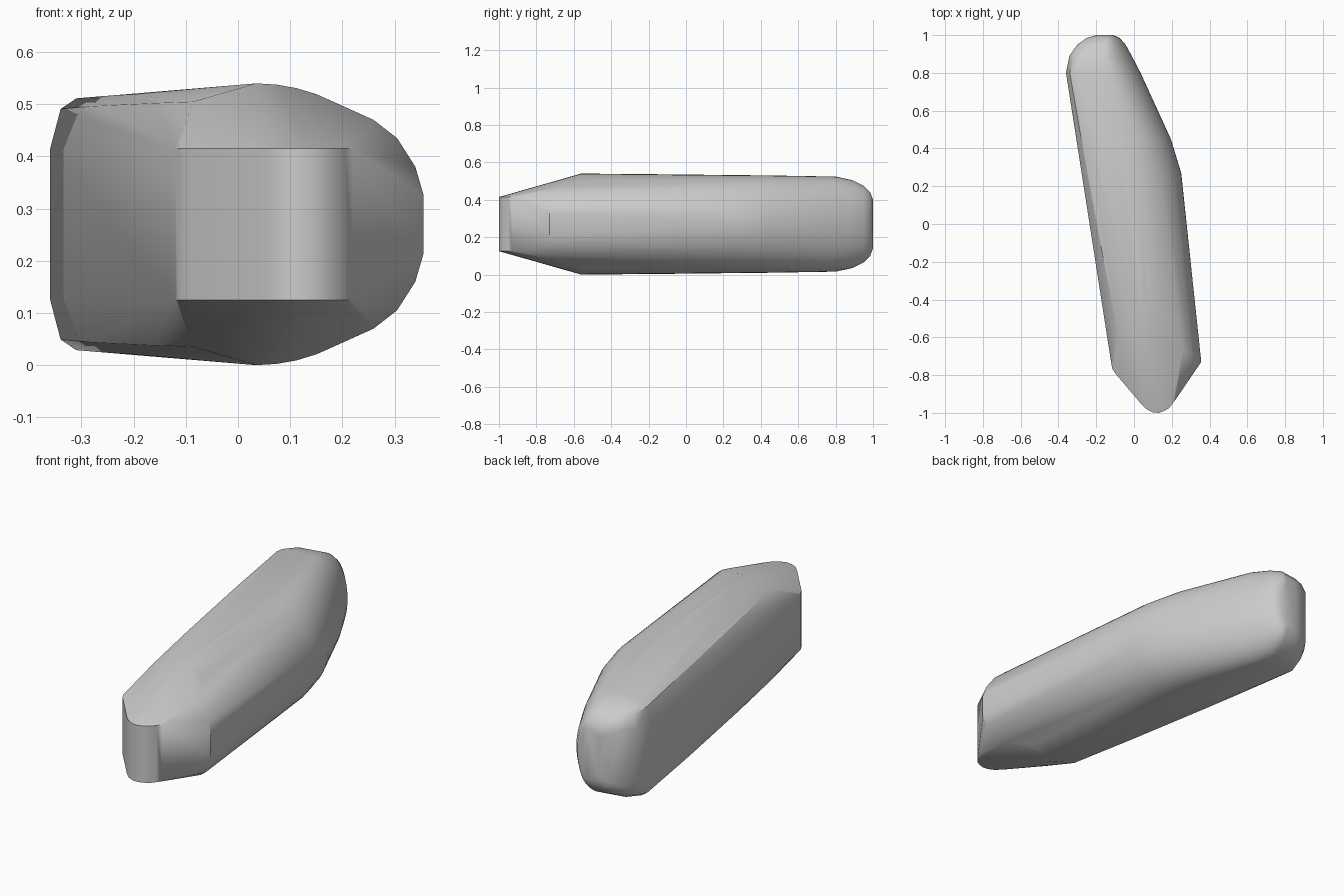
import bpy, bmesh
from math import sin, cos, pi

cube = bpy.data.objects.get("Cube")
if cube:
    bpy.data.objects.remove(cube, do_unlink=True)

MID = 0.27          # height of the mirror plane
WALL = 0.145        # half height of the flat side wall and blunt nose

# Cross-sections: y, left x, right x, half height, round depth, chamfer width
sections = [
    (-0.56, -0.147, 0.335, 0.27, 0.30, 0.15),
    (-0.20, -0.203, 0.30, 0.267, 0.28, 0.11),
    (0.27, -0.277, 0.25, 0.262, 0.25, 0.075),
    (0.45, -0.305, 0.195, 0.26, 0.22, 0.065),
    (0.80, -0.36, 0.035, 0.254, 0.17, 0.05),
    (0.89, -0.342, -0.012, 0.235, 0.15, 0.06),
    (0.95, -0.30, -0.045, 0.205, 0.11, 0.06),
    (0.985, -0.25, -0.075, 0.17, 0.07, 0.04),
    (1.0, -0.20, -0.11, 0.13, 0.03, 0.02),
]
# Plan of the blunt nose rim
nose = [(-0.12, -0.74), (-0.115, -0.765), (-0.10, -0.79), (0.04, -0.955),
        (0.07, -0.983), (0.10, -0.997), (0.13, -1.0), (0.16, -0.99),
        (0.185, -0.975), (0.205, -0.95), (0.22, -0.93)]

points = [(x, y, WALL) for x, y in nose]
for y, left, right, half, depth, chamfer in sections:
    # flat wall, chamfer, then the rounded right-hand side
    points.append((left, y, min(WALL, half * 0.7)))
    points.append((left + chamfer * 0.4, y, half * 0.87))
    points.append((left + chamfer, y, half * 0.95))
    for i in range(13):
        a = i * pi / 24
        points.append((right - depth * (1 - cos(a)), y, half * sin(a)))
# Shoulder where the rounded side meets the nose
points += [(0.356, -0.73, 0.055), (0.34, -0.72, 0.11),
           (0.305, -0.70, 0.165), (0.26, -0.67, 0.20)]

bm = bmesh.new()
for x, y, z in points:
    for side in (1, -1):
        bm.verts.new((x, y, MID + side * z))
bmesh.ops.remove_doubles(bm, verts=bm.verts, dist=0.002)
bmesh.ops.convex_hull(bm, input=bm.verts)
loose = [v for v in bm.verts if not v.link_faces]
bmesh.ops.delete(bm, geom=loose, context='VERTS')
bmesh.ops.dissolve_limit(bm, angle_limit=0.01, verts=bm.verts, edges=bm.edges)
bmesh.ops.recalc_face_normals(bm, faces=bm.faces)
mesh = bpy.data.meshes.new("rounded_bar")
bm.to_mesh(mesh)
bm.free()

body = bpy.data.objects.new("rounded_bar", mesh)
bpy.context.collection.objects.link(body)

# Plain grey
grey = bpy.data.materials.new("plain_grey")
grey.use_nodes = True
colour = (0.6, 0.6, 0.6, 1)
grey.diffuse_color = colour
grey.node_tree.nodes["Principled BSDF"].inputs["Base Color"].default_value = colour
mesh.materials.append(grey)

bpy.ops.object.select_all(action='DESELECT')
body.select_set(True)
bpy.context.view_layer.objects.active = body
bpy.ops.object.shade_smooth_by_angle(angle=0.5)
